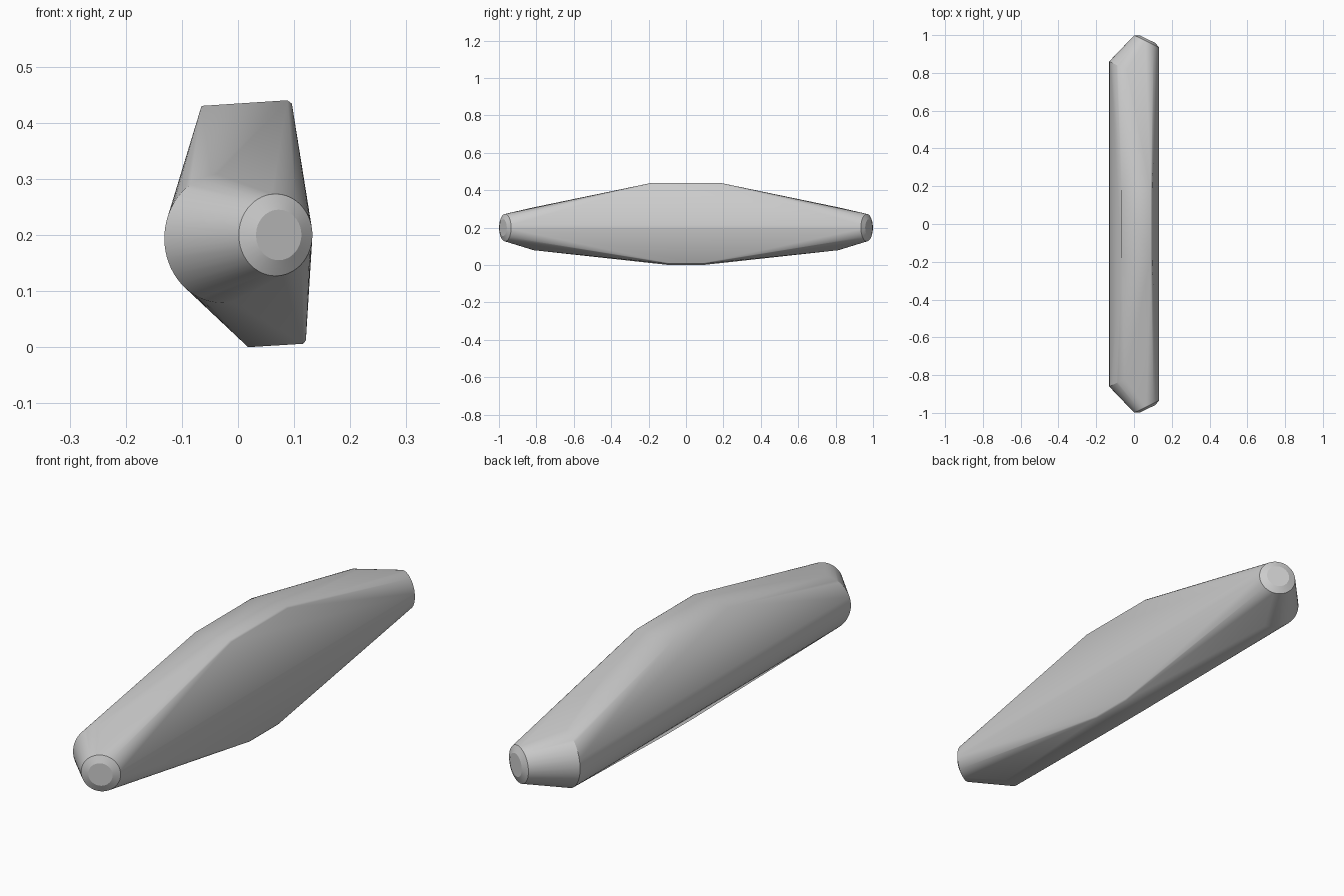
import bpy, bmesh, math
from mathutils import Vector

if "Cube" in bpy.data.objects:
    bpy.data.objects.remove(bpy.data.objects["Cube"])

bm = bmesh.new()
AXIS = Vector((0.44, 0.9, 0)).normalized()   # outward direction of the tilted tips
SIDE = Vector((AXIS.y, -AXIS.x, 0))
SEGMENTS = 64


def ring(center, radius, sign):
    """Tilted circle of points near one tip, mirrored across y by sign."""
    for i in range(SEGMENTS):
        a = 2 * math.pi * i / SEGMENTS
        p = Vector(center) + radius * (math.cos(a) * SIDE + math.sin(a) * Vector((0, 0, 1)))
        bm.verts.new((p.x, p.y * sign, p.z))


# middle section: top and bottom edges, right corners slightly eased
middle = [(-0.065, 0.18, 0.43), (0.088, 0.18, 0.44), (0.096, 0.178, 0.434),
          (0.018, 0.09, 0.0), (0.116, 0.09, 0.006), (0.121, 0.092, 0.012)]

for sign in (1, -1):
    for x, y, z in middle:
        bm.verts.new((x, y * sign, z))
    # shoulder, tip rim and slightly raised tip centre
    ring((-0.028, 0.81, 0.194), 0.115, sign)
    ring((0.067, 0.967, 0.2), 0.073, sign)
    ring((0.0725, 0.978, 0.2), 0.045, sign)

# skin the sections
hull = bmesh.ops.convex_hull(bm, input=bm.verts)
loose = [v for v in bm.verts if not v.link_faces]
bmesh.ops.delete(bm, geom=loose, context='VERTS')
bmesh.ops.dissolve_limit(bm, angle_limit=math.radians(0.3), verts=bm.verts, edges=bm.edges)
bmesh.ops.recalc_face_normals(bm, faces=bm.faces)

mesh = bpy.data.meshes.new("tapered_bar")
bm.to_mesh(mesh)
bm.free()
bar = bpy.data.objects.new("tapered_bar", mesh)
bpy.context.collection.objects.link(bar)
bpy.context.view_layer.objects.active = bar
bar.select_set(True)
bpy.ops.object.shade_smooth_by_angle(angle=math.radians(20))
